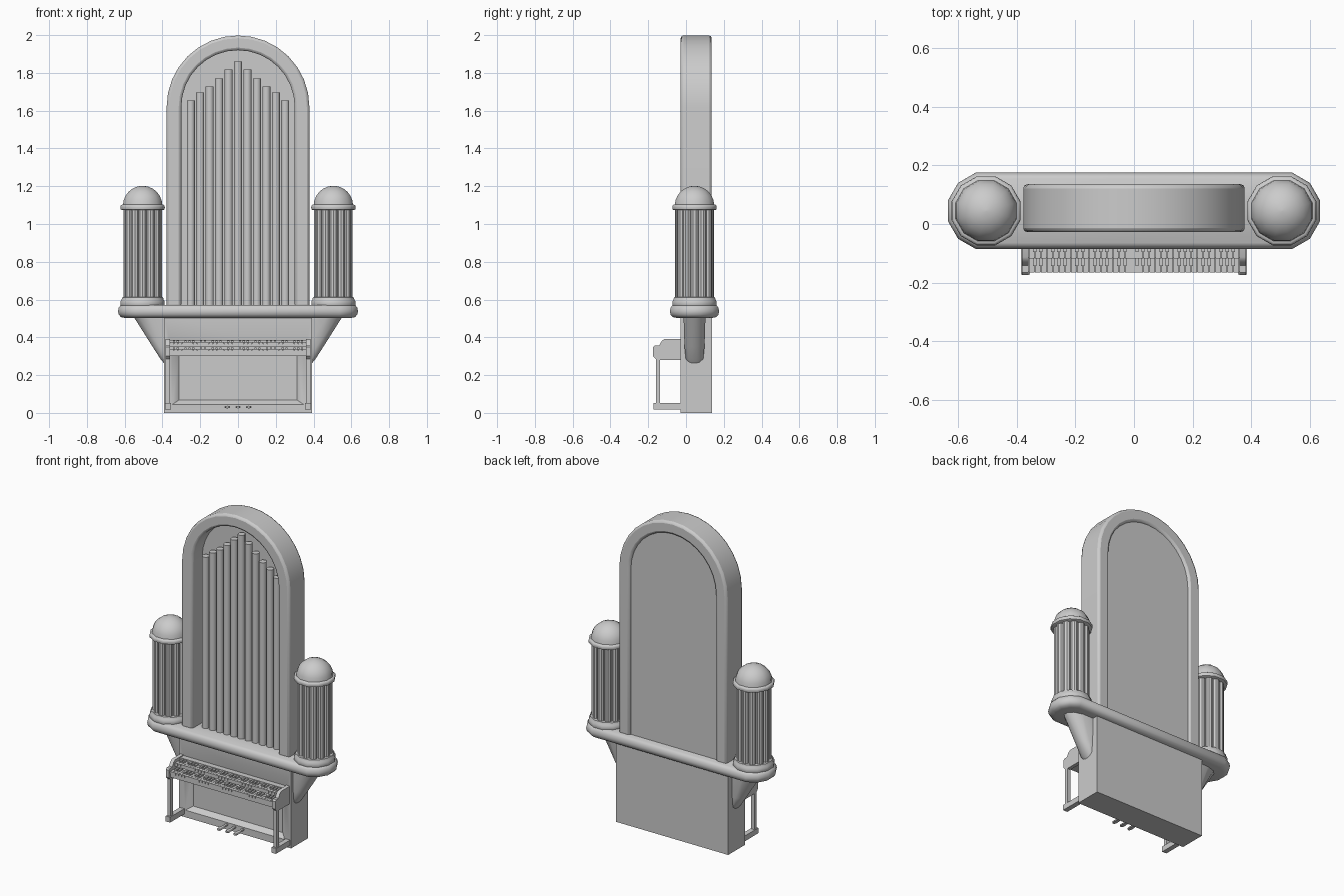
import bpy, bmesh
from math import sin, cos, pi, radians
from mathutils import Vector

if "Cube" in bpy.data.objects:
    bpy.data.objects.remove(bpy.data.objects["Cube"], do_unlink=True)

grey = bpy.data.materials.new("stone grey")
grey.use_nodes = True
colour = (0.6, 0.6, 0.6, 1)
grey.diffuse_color = colour
grey.node_tree.nodes["Principled BSDF"].inputs["Base Color"].default_value = colour

CY = 0.045   # depth of the shelf and tower centres
TX = 0.505   # sideways offset of the towers


def finish(name, bm, bevel=0, segments=2, angle=35):
    """Turn a bmesh into a named, shaded object."""
    bmesh.ops.recalc_face_normals(bm, faces=bm.faces)
    mesh = bpy.data.meshes.new(name)
    bm.to_mesh(mesh)
    bm.free()
    ob = bpy.data.objects.new(name, mesh)
    bpy.context.collection.objects.link(ob)
    mesh.materials.append(grey)
    bpy.ops.object.select_all(action="DESELECT")
    ob.select_set(True)
    bpy.context.view_layer.objects.active = ob
    bpy.ops.object.shade_smooth_by_angle(angle=radians(angle))
    if bevel:
        mod = ob.modifiers.new("bevel", "BEVEL")
        mod.width, mod.segments = bevel, segments
        mod.limit_method, mod.angle_limit = "ANGLE", radians(40)
    return ob


def add_loft(bm, rings):
    """Skin matching rings of points and cap both ends."""
    loops = [[bm.verts.new(p) for p in ring] for ring in rings]
    n = len(loops[0])
    for a, b in zip(loops, loops[1:]):
        for i in range(n):
            bm.faces.new((a[i], a[(i + 1) % n], b[(i + 1) % n], b[i]))
    bm.faces.new(loops[0])
    bm.faces.new(loops[-1])


def loft(name, rings, **kw):
    bm = bmesh.new()
    add_loft(bm, rings)
    return finish(name, bm, **kw)


def add_box(bm, x0, x1, y0, y1, z0, z1):
    add_loft(bm, [[(x0, y0, z), (x1, y0, z), (x1, y1, z), (x0, y1, z)] for z in (z0, z1)])


def box(name, *size, **kw):
    bm = bmesh.new()
    add_box(bm, *size)
    return finish(name, bm, **kw)


def circle(x, y, z, r, n=12):
    """Horizontal ring with a flat side towards x."""
    return [(x + r * cos(2 * pi * (i + .5) / n), y + r * sin(2 * pi * (i + .5) / n), z)
            for i in range(n)]


def lathe(name, x, y, profile, n=12, **kw):
    return loft(name, [circle(x, y, z, r, n) for r, z in profile], **kw)


def arch(r, bottom, spring=1.62, n=16):
    """Round-headed outline in x and z, from right foot to left foot."""
    head = [(r * cos(pi * i / n), spring + r * sin(pi * i / n)) for i in range(n + 1)]
    return [(r, bottom)] + head + [(-r, bottom)]


def extrude_y(outline, y0, y1):
    return [[(x, y, z) for x, z in outline] for y in (y0, y1)]


# Lower case with a slanted recess cut into its front
case = box("lower_case", -.392, .392, -.03, .138, 0, .52)
cutter = loft("recess_cutter", [
    [(-w, y, z0), (w, y, z0), (w, y, z1), (-w, y, z1)]
    for y, w, z0, z1 in ((-.04, .36, .037, .32), (.0, .313, .068, .30))])
cutter.hide_render = True
cutter.hide_viewport = True
cut = case.modifiers.new("recess", "BOOLEAN")
cut.object, cut.operation, cut.solver = cutter, "DIFFERENCE", "EXACT"

# Rounded shelf
def stadium(inset, z):
    r = .135 - inset
    ring = circle(0, CY, z, r)
    return [(x + (TX if x > 0 else -TX), y, z) for x, y, z in ring]

def shelf_ring(inset, z):
    # keep both ends of the straight sides by splitting the ring into halves
    r = .135 - inset
    pts = []
    for side, start in ((1, -75), (-1, 105)):
        for a in range(start, start + 151, 30):
            pts.append((side * TX + r * cos(radians(a)), CY + r * sin(radians(a)), z))
    return pts

loft("shelf", [shelf_ring(i, z) for i, z in (
    (.04, .502), (.017, .507), (.004, .52), (0, .538), (.004, .557), (.012, .567), (.022, .572))],
    angle=45)

# Arched frame and its back panel
outline = arch(.378, .56) + arch(.30, .56)[::-1]
loft("arched_frame", extrude_y(outline, -.028, .136), bevel=.014, segments=2)
loft("back_panel", extrude_y(arch(.305, .56), .07, .122))

# Facade pipes, tallest in the middle
bm = bmesh.new()
heights = (1.86, 1.817, 1.77, 1.727, 1.695, 1.655)
for i in range(-5, 6):
    add_loft(bm, [circle(i * .05, .035, z, .022, 12) for z in (.56, heights[abs(i)])])
finish("facade_pipes", bm)

for side, label in ((1, "left"), (-1, "right")):
    x = side * TX
    # Tower: foot, ring of pipes, cornice and dome
    lathe(label + "_tower_foot", x, CY, [
        (.118, .565), (.121, .572), (.121, .59), (.116, .598), (.112, .612), (.08, .614)])
    bm = bmesh.new()
    for k in range(12):
        a = 2 * pi * k / 12
        add_loft(bm, [circle(x + .081 * cos(a), CY + .081 * sin(a), z, .0225, 10)
                      for z in (.605, 1.08)])
    finish(label + "_tower_pipes", bm)
    lathe(label + "_tower_core", x, CY, [(.075, .6), (.075, 1.08)])
    lathe(label + "_tower_cornice", x, CY, [
        (.112, 1.073), (.12, 1.077), (.122, 1.088), (.12, 1.098), (.112, 1.103)], angle=50)
    lathe(label + "_tower_dome", x, CY, [
        (.108 * cos(t * pi / 12), 1.098 + .104 * sin(t * pi / 12)) for t in (0, 1, 2, 3, 4, 5, 5.9)])

    # Tapered bracket under the shelf
    rings = []
    for z, reach, half in ((.255, .385, .028), (.285, .41, .046), (.35, .452, .053), (.51, .553, .058)):
        rings.append([(side * .37, CY - half, z)] + [
            (side * (.37 + (reach - .37) * u), CY + half * v, z)
            for u, v in ((.55, -1), (.86, -.7), (1, -.25), (1, .25), (.86, .7), (.55, 1))]
            + [(side * .37, CY + half, z)])
    loft(label + "_bracket", rings, angle=50)

    # Console cheek, leg and foot
    x0, x1 = sorted((side * .36, side * .383))
    cheek = [(-.02, .28), (-.155, .28), (-.174, .3), (-.174, .348), (-.165, .357),
             (-.142, .357), (-.128, .382), (-.113, .392), (-.02, .392)]
    loft(label + "_cheek", [[(x, y, z) for y, z in cheek] for x in (x0, x1)])
    box(label + "_leg", x0, x1, -.16, -.138, .045, .285)
    box(label + "_foot", *sorted((side * .355, side * .386)), -.172, -.02, .018, .052)

# Two manuals: beds, white keys and raised black keys
for name, y0, y1, z0, z1 in (("lower", -.166, -.105, .30, .338), ("upper", -.118, -.06, .35, .374)):
    box(name + "_key_bed", -.365, .365, y0 + .004, -.02, z0, z1 - .008)
    whites, blacks = bmesh.new(), bmesh.new()
    pitch = .72 / 35
    for k in range(35):
        x = -.36 + k * pitch
        add_box(whites, x + .0008, x + pitch - .0008, y0, y1, z1 - .014, z1)
        if k % 7 not in (2, 6):
            add_box(blacks, x + pitch * .72, x + pitch * 1.28, y0 + .022, y1, z1 - .004, z1 + .009)
    finish(name + "_white_keys", whites)
    finish(name + "_black_keys", blacks)
box("key_back_rail", -.365, .365, -.065, -.02, .30, .387)

# Three foot pedals
bm = bmesh.new()
for x in (-.057, 0, .057):
    add_loft(bm, [[(x + w * cos(i * pi / 4), y, .031 + .007 * sin(i * pi / 4)) for i in range(8)]
                  for y, w in ((-.02, .008), (-.06, .01), (-.085, .015), (-.105, .015), (-.115, .009))])
finish("pedals", bm)
